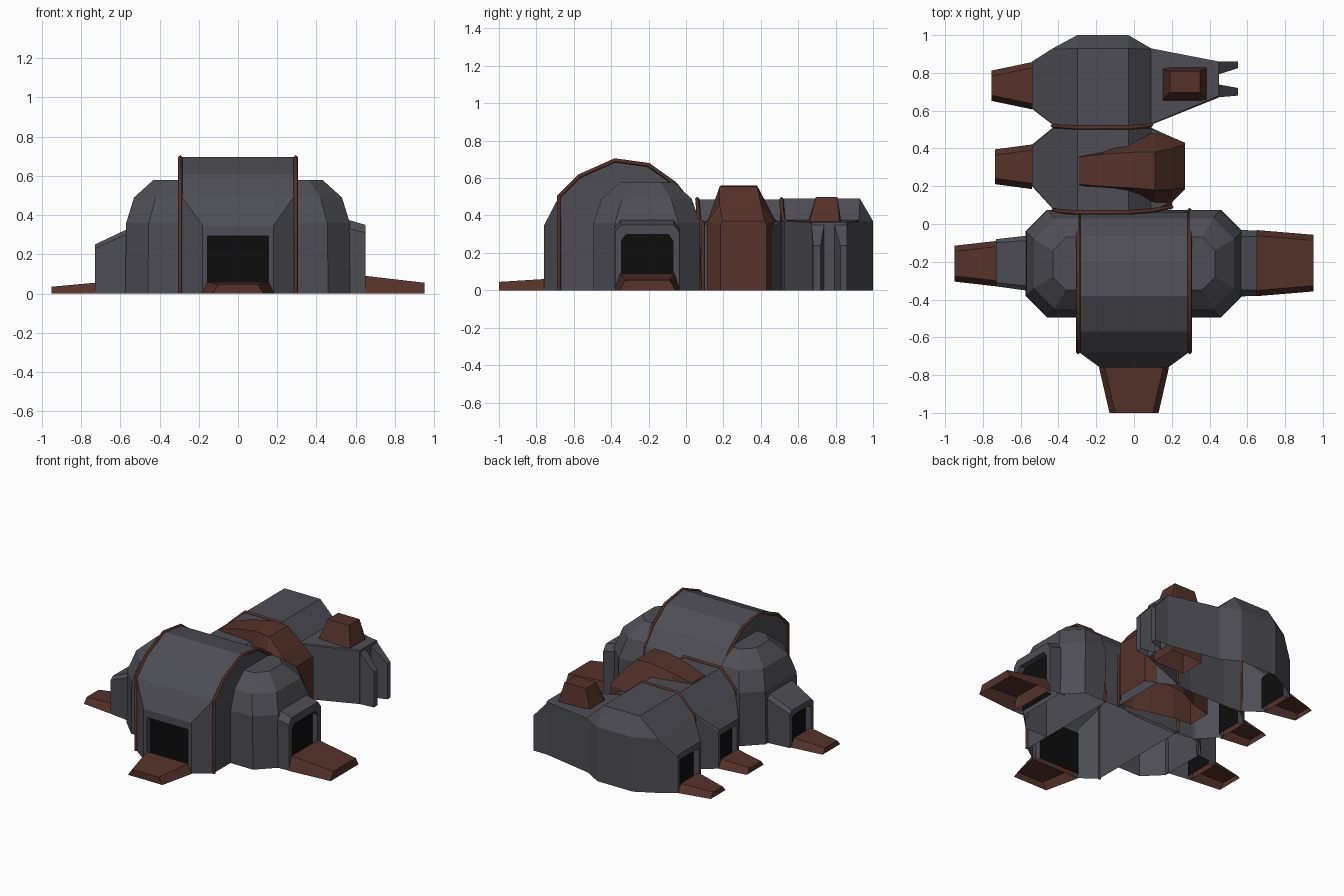
import bpy, bmesh
from mathutils import Vector


def material(name, rgb):
    m = bpy.data.materials.new(name)
    m.diffuse_color = (*rgb, 1)
    return m


GREY = material("slate", (0.075, 0.075, 0.09))
RUST = material("rust", (0.09, 0.032, 0.023))
DARK = material("dark", (0.004, 0.004, 0.004))


def shell(name, rings, mat=GREY, caps=(True, True), skip=0, door=None):
    """Bridge open paths into a bottomless shell; door=(width, height, inward shift) recesses the last ring."""
    rings = [[Vector(p) for p in r] for r in rings]
    if door:
        sw, sh, shift = door
        last = rings[-1]
        mid = (last[0] + last[-1]) / 2
        inner = [Vector((mid.x + (p.x - mid.x) * sw, mid.y + (p.y - mid.y) * sw, p.z * sh)) for p in last]
        rings += [inner, [p + Vector(shift) for p in inner]]
    bm = bmesh.new()
    vs = [[bm.verts.new(p) for p in r] for r in rings]
    for a, b in zip(vs, vs[1:]):
        for i in range(skip, len(a) - 1):
            bm.faces.new((a[i], a[i + 1], b[i + 1], b[i]))
    if caps[0]:
        bm.faces.new(vs[0])
    if caps[1]:
        bm.faces.new(vs[-1][::-1]).material_index = 1 if door else 0
    bmesh.ops.recalc_face_normals(bm, faces=bm.faces)
    me = bpy.data.meshes.new(name)
    bm.to_mesh(me)
    bm.free()
    me.materials.append(mat)
    me.materials.append(DARK)
    ob = bpy.data.objects.new(name, me)
    bpy.context.collection.objects.link(ob)
    return ob


def section(x, y0, y1, wall, r0, r1, top):
    """House-shaped slice across x: walls, eaves and flat roof."""
    return [(x, y0, 0), (x, y0, wall), (x, r0, top), (x, r1, top), (x, y1, wall), (x, y1, 0)]


def ramp(name, start, d, length, w0, w1, z0, z1):
    rings = []
    for t, w, z in ((0, w0, z0), (length, w1, z1)):
        c = Vector((start[0] + d[0] * t, start[1] + d[1] * t, 0))
        s = Vector((-d[1], d[0], 0))
        rings.append([c - s * w, c - s * (w - 0.03) + Vector((0, 0, z)),
                      c + s * (w - 0.03) + Vector((0, 0, z)), c + s * w])
    shell(name, rings, RUST)


def rib(name, pts):
    cu = bpy.data.curves.new(name, 'CURVE')
    cu.dimensions = '3D'
    cu.bevel_depth = 0.011
    cu.bevel_resolution = 0
    sp = cu.splines.new('POLY')
    sp.points.add(len(pts) - 1)
    for q, p in zip(sp.points, pts):
        q.co = (*p, 1)
    cu.materials.append(RUST)
    bpy.context.collection.objects.link(bpy.data.objects.new(name, cu))


# Main barrel hall with its rims
arch = [(-0.68, 0), (-0.68, 0.50), (-0.57, 0.61), (-0.38, 0.695), (-0.20, 0.67),
        (-0.06, 0.57), (0.03, 0.46), (0.06, 0.36), (0.075, 0)]
shell("main_hall", [[(x, y, z) for y, z in arch] for x in (-0.29, 0.29)], skip=1)
for s in (-1, 1):
    rib("hall_rim", [(s * 0.295, y, z) for y, z in arch])

# Front porch and door
shell("front_porch", [[(-w, y, 0), (-w, y, h), (w, y, h), (w, y, 0)]
                      for y, w, h in ((-0.68, 0.29, 0.50), (-0.76, 0.18, 0.345))],
      caps=(False, True), door=(0.86, 0.85, (0, 0.04, 0)))
ramp("front_ramp", (0, -0.76), (0, -1), 0.24, 0.185, 0.13, 0.06, 0.045)

# Side pods: stacked half-octagon rings
for s in (-1, 1):
    rings = []
    for z, xm, y0, y1, c in ((0, 0.575, -0.495, 0.075, 0.115), (0.36, 0.57, -0.495, 0.075, 0.115),
                             (0.49, 0.53, -0.45, 0.03, 0.11), (0.58, 0.43, -0.35, -0.07, 0.07)):
        rings.append([(s * 0.29, y0, z), (s * (xm - c), y0, z), (s * xm, y0 + c, z),
                      (s * xm, y1 - c, z), (s * (xm - c), y1, z), (s * 0.29, y1, z)])
    shell("side_pod", rings, caps=(False, True))

# Pod entrances
shell("right_entrance", [section(0.53, -0.385, -0.03, 0.34, -0.35, -0.065, 0.385),
                         section(0.65, -0.38, -0.035, 0.31, -0.35, -0.065, 0.35)],
      caps=(False, True), door=(0.80, 0.85, (-0.04, 0, 0)))
ramp("right_ramp", (0.65, -0.207), (1, 0), 0.30, 0.175, 0.15, 0.09, 0.055)
shell("left_entrance", [section(-0.55, -0.355, -0.06, 0.31, -0.33, -0.085, 0.335),
                        section(-0.73, -0.33, -0.08, 0.23, -0.31, -0.10, 0.25)],
      caps=(False, True), door=(0.80, 0.85, (0.04, 0, 0)))
ramp("left_ramp", (-0.73, -0.21), (-1, 0), 0.22, 0.12, 0.095, 0.055, 0.035)

# Middle block
shell("middle_block", [section(0.20, 0.10, 0.46, 0.34, 0.12, 0.44, 0.36),
                       section(0.09, 0.06, 0.51, 0.365, 0.065, 0.505, 0.37),
                       section(-0.03, 0.05, 0.51, 0.37, 0.055, 0.51, 0.485),
                       section(-0.30, 0.05, 0.51, 0.37, 0.055, 0.51, 0.485),
                       section(-0.43, 0.08, 0.51, 0.36, 0.085, 0.505, 0.37),
                       section(-0.54, 0.20, 0.42, 0.25, 0.21, 0.41, 0.26)],
      door=(0.82, 0.85, (0.04, 0, 0)))
ramp("middle_ramp", (-0.54, 0.303), (-1, 0), 0.195, 0.118, 0.092, 0.055, 0.035)

# Rear block
shell("rear_block", [section(0.45, 0.67, 0.86, 0.36, 0.68, 0.85, 0.365),
                     section(0.09, 0.525, 0.93, 0.37, 0.53, 0.925, 0.375),
                     section(-0.03, 0.51, 1.0, 0.37, 0.515, 0.93, 0.49),
                     section(-0.30, 0.51, 1.0, 0.37, 0.515, 0.93, 0.49),
                     section(-0.43, 0.525, 0.93, 0.37, 0.53, 0.925, 0.375),
                     section(-0.54, 0.61, 0.86, 0.25, 0.62, 0.85, 0.26)],
      door=(0.82, 0.85, (0.04, 0, 0)))
ramp("rear_ramp", (-0.54, 0.732), (-1, 0), 0.215, 0.125, 0.08, 0.055, 0.035)

# Rims where the blocks join
for y, x0 in ((0.06, 0.20), (0.51, 0.10)):
    rib("block_rim", [(-0.43, y + 0.01, 0), (-0.43, y + 0.01, 0.37), (-0.30, y, 0.49), (-0.03, y, 0.49),
                      (0.09, y + 0.01, 0.38), (x0, y + 0.03, 0.36), (x0, y + 0.03, 0)])

# Rust hood over the middle block
shell("hood", [section(-0.29, 0.20, 0.36, 0.47, 0.21, 0.355, 0.49),
               section(-0.16, 0.19, 0.39, 0.45, 0.20, 0.37, 0.53),
               section(0.00, 0.15, 0.47, 0.38, 0.19, 0.38, 0.56),
               section(0.11, 0.115, 0.48, 0.37, 0.18, 0.38, 0.555),
               section(0.20, 0.115, 0.46, 0.37, 0.18, 0.40, 0.46),
               section(0.27, 0.185, 0.43, 0.35, 0.195, 0.42, 0.37)], RUST)

# Chimney and the two rear prongs
shell("chimney", [section(x, 0.65, 0.83, 0.36, 0.695, 0.81, 0.50) if i in (1, 2) else
                  section(x, 0.65, 0.83, 0.36, 0.66, 0.82, 0.365)
                  for i, x in enumerate((0.15, 0.19, 0.35, 0.385))], RUST)
for a, b in (((0.67, 0.74), (0.68, 0.72)), ((0.79, 0.86), (0.825, 0.86))):
    shell("prong", [[(x, y[0], 0), (x, y[0], h), (x, y[1], h), (x, y[1], 0)]
                    for x, y, h in ((0.44, a, 0.36), (0.55, b, 0.24))])
